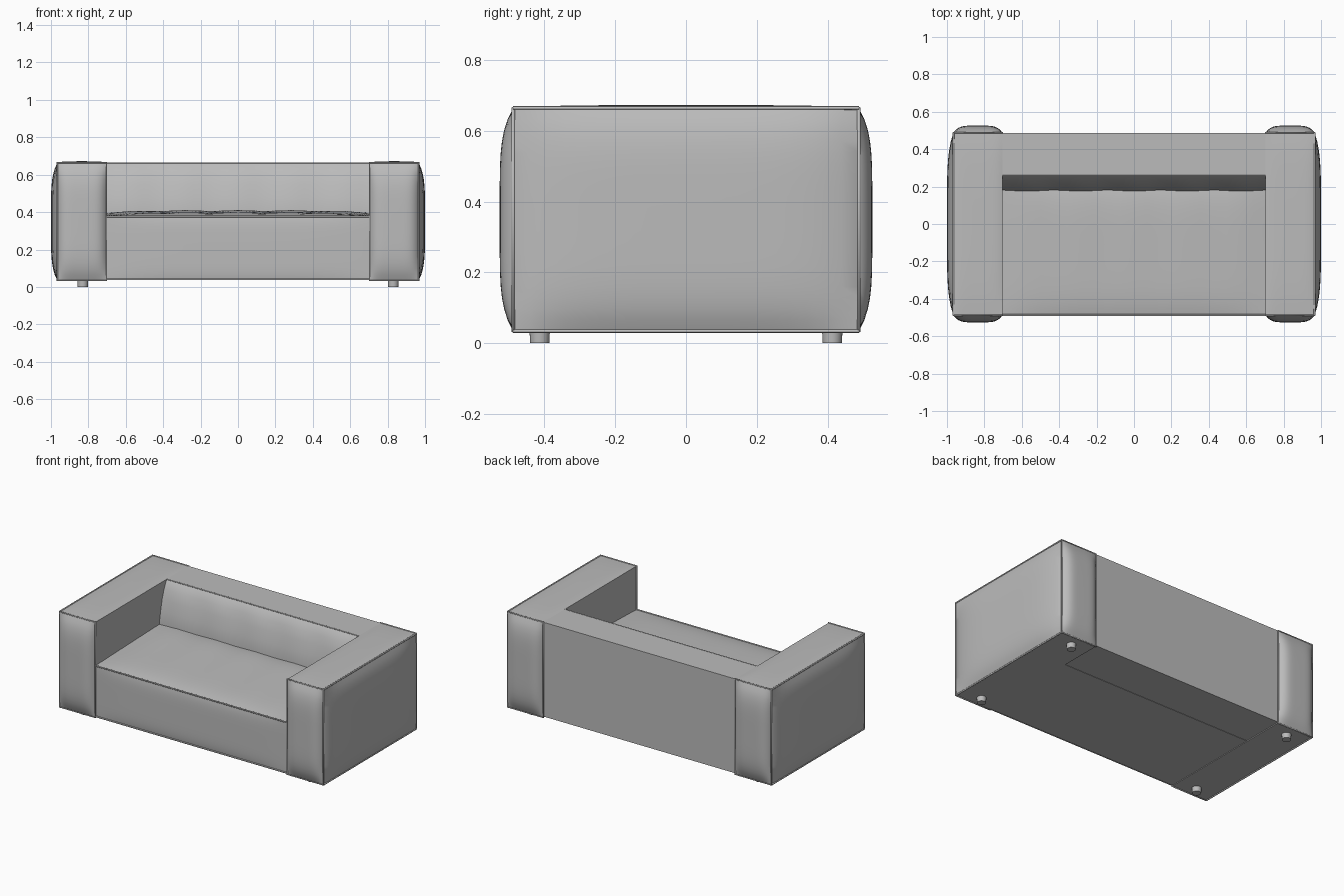
import bpy, bmesh, math
from mathutils import Vector

cube = bpy.data.objects.get("Cube")
if cube:
    bpy.data.objects.remove(cube, do_unlink=True)

leather = bpy.data.materials.new("grey_leather")
leather.use_nodes = True
GREY = (0.5, 0.5, 0.5, 1)
leather.diffuse_color = GREY
leather.node_tree.nodes["Principled BSDF"].inputs["Base Color"].default_value = GREY


def finish(bm, name, angle=28):
    bmesh.ops.recalc_face_normals(bm, faces=bm.faces)
    mesh = bpy.data.meshes.new(name)
    bm.to_mesh(mesh)
    bm.free()
    mesh.materials.append(leather)
    obj = bpy.data.objects.new(name, mesh)
    bpy.context.collection.objects.link(obj)
    bpy.ops.object.select_all(action="DESELECT")
    obj.select_set(True)
    bpy.context.view_layer.objects.active = obj
    bpy.ops.object.shade_smooth_by_angle(angle=math.radians(angle))
    return obj


def puffed_box(name, low, high, bulge, shape=None):
    """Upholstered box; bulge maps (axis, side) to how far that face puffs out."""
    low, high = Vector(low), Vector(high)
    bm = bmesh.new()
    bmesh.ops.create_cube(bm, size=2)
    bmesh.ops.subdivide_edges(bm, edges=bm.edges[:], cuts=19, use_grid_fill=True)
    for v in bm.verts:
        c = v.co.copy()
        p = Vector([low[i] + (high[i] - low[i]) * (c[i] + 1) / 2 for i in range(3)])
        for (axis, side), amount in bulge.items():
            if c[axis] * side > 0.999:
                for i in range(3):
                    if i != axis:
                        amount *= 1 - abs(c[i]) ** 5
                p[axis] += side * amount
        v.co = shape(c, p) if shape else p
    return finish(bm, name)


def piping(name, points, closed=False, radius=0.005):
    """Thin sewn cord following a seam."""
    curve = bpy.data.curves.new(name, "CURVE")
    curve.dimensions = "3D"
    curve.bevel_depth = radius
    curve.bevel_resolution = 2
    spline = curve.splines.new("POLY")
    spline.points.add(len(points) - 1)
    for point, co in zip(spline.points, points):
        point.co = (*co, 1)
    spline.use_cyclic_u = closed
    curve.materials.append(leather)
    obj = bpy.data.objects.new(name, curve)
    bpy.context.collection.objects.link(obj)


# Arms with puffed ends and outer sides, piping and feet
IN, OUT, DEPTH, BOTTOM, TOP = 0.703, 0.966, 0.488, 0.034, 0.664
for label, s in (("left", 1), ("right", -1)):
    x0, x1 = sorted((s * IN, s * OUT))
    puffed_box(label + "_arm", (x0, -DEPTH, BOTTOM), (x1, DEPTH, TOP),
               {(0, s): 0.034, (1, 1): 0.038, (1, -1): 0.038, (2, 1): 0.008})
    for end, e in (("front", -1), ("back", 1)):
        y = e * DEPTH
        piping(f"{label}_arm_{end}_piping",
               [(x0, y, BOTTOM), (x1, y, BOTTOM), (x1, y, TOP), (x0, y, TOP)], True)
        # Foot
        bm = bmesh.new()
        bmesh.ops.create_cone(bm, cap_ends=True, segments=24, radius1=0.027,
                              radius2=0.029, depth=0.04)
        bmesh.ops.translate(bm, verts=bm.verts, vec=(s * 0.83, e * 0.413, 0.02))
        finish(bm, f"{label}_{end}_foot")
    for level, z in (("top", TOP), ("bottom", BOTTOM)):
        piping(f"{label}_arm_{level}_piping",
               [(s * OUT, -DEPTH, z), (s * OUT, DEPTH, z)])


# Seat: top rises gently towards the backrest with soft gathers
def seat_shape(c, p):
    if c.z > 0:
        t = (c.y + 1) / 2
        p.z += c.z * (0.022 * t + 0.003 * t * math.cos(p.x * 22))
    return p


puffed_box("seat", (-0.71, -0.485, 0.038), (0.71, 0.2, 0.376),
           {(2, 1): 0.016, (1, -1): 0.008}, seat_shape)
for z in (0.376, 0.041):
    piping("seat_front_piping", [(-IN, -0.487, z), (IN, -0.487, z)])

# Backrest: leaning profile swept across the width with shallow vertical tufts
profile = [(0.487, 0.04), (0.487, 0.664), (0.262, 0.664), (0.25, 0.65),
           (0.228, 0.61), (0.208, 0.55), (0.192, 0.48), (0.178, 0.4), (0.2, 0.04)]
bm = bmesh.new()
rows = []
STEPS = 48
for i in range(STEPS + 1):
    x = -0.71 + 1.42 * i / STEPS
    row = []
    for y, z in profile:
        tuft = 0.003 * math.cos(x * 22) if y < 0.24 and z > 0.3 else 0
        row.append(bm.verts.new((x, y - tuft, z)))
    rows.append(row)
n = len(profile)
for a, b in zip(rows, rows[1:]):
    for j in range(n):
        k = (j + 1) % n
        bm.faces.new((a[j], a[k], b[k], b[j]))
bm.faces.new(rows[0])
bm.faces.new(rows[-1])
finish(bm, "backrest")
piping("backrest_front_piping", [(-IN, 0.262, 0.662), (IN, 0.262, 0.662)], radius=0.004)
